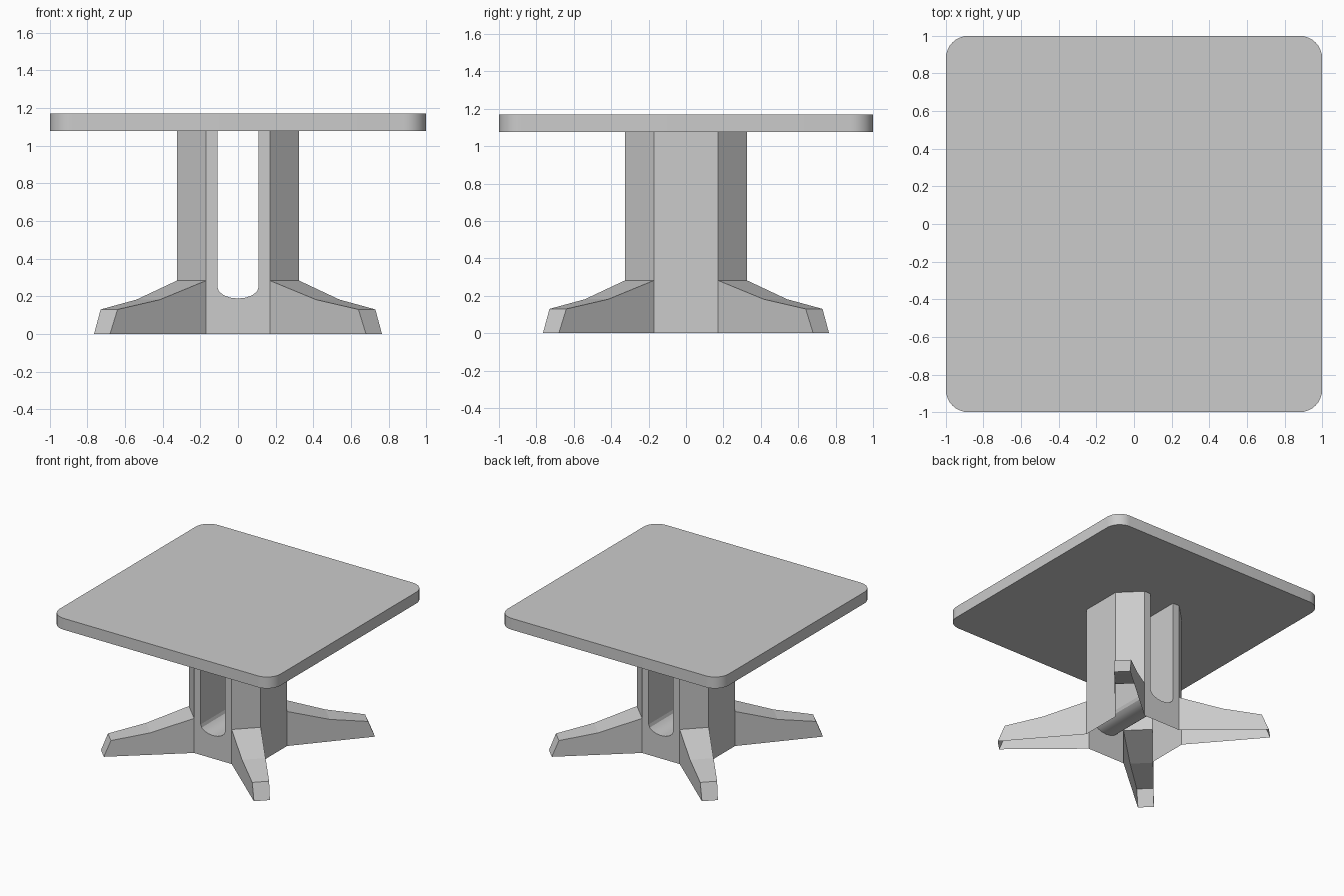
import bpy, bmesh
from math import sin, cos, pi
from mathutils import Matrix

if "Cube" in bpy.data.objects:
    bpy.data.objects.remove(bpy.data.objects["Cube"])

IN, OUT = 0.17, 0.325          # octagon half side and half width
UNDER, TOP = 1.077, 1.17       # tabletop underside and surface
LEG_Z = 0.283                  # where the legs meet the column


def finish(bm, name):
    bmesh.ops.remove_doubles(bm, verts=bm.verts, dist=1e-4)
    bmesh.ops.recalc_face_normals(bm, faces=bm.faces)
    mesh = bpy.data.meshes.new(name)
    bm.to_mesh(mesh)
    bm.free()
    ob = bpy.data.objects.new(name, mesh)
    bpy.context.collection.objects.link(ob)
    bpy.context.view_layer.objects.active = ob
    ob.select_set(True)
    bpy.ops.object.shade_smooth_by_angle(angle=0.45)
    ob.select_set(False)
    return ob


# Tabletop: slab with rounded vertical corners
bm = bmesh.new()
bmesh.ops.create_cube(bm, size=1, matrix=Matrix.Translation((0, 0, (UNDER + TOP) / 2))
                      @ Matrix.Diagonal((2, 2, TOP - UNDER, 1)))
corners = [e for e in bm.edges if abs(e.verts[0].co.z - e.verts[1].co.z) > 0.01]
bmesh.ops.bevel(bm, geom=corners, offset=0.12, segments=8, profile=0.5, affect='EDGES')
finish(bm, "tabletop")

# Pedestal: octagonal column shell with a through slot and four hollow legs
bm = bmesh.new()


def face(points, rot=None):
    f = bm.faces.new([bm.verts.new(p) for p in points])
    if rot:
        bmesh.ops.rotate(bm, verts=f.verts, matrix=rot)


# Slot outline, from the right top round the bottom to the left top
slot = [(0.11, UNDER)]
slot += [(0.11 * cos(pi * i / 8), 0.25 - 0.062 * sin(pi * i / 8)) for i in range(9)]
slot += [(-0.11, UNDER)]
for (x1, z1), (x2, z2) in zip(slot, slot[1:]):
    face([(x1, -OUT, z1), (x2, -OUT, z2), (x2, OUT, z2), (x1, OUT, z1)])

# Top line of the leg: (far corner, near corner, height)
ridge = [(OUT, IN, LEG_Z), (0.54, 0.415, 0.182), (0.73, 0.64, 0.13), (0.765, 0.68, 0)]
for k in range(4):
    rot = Matrix.Rotation(k * pi / 2, 3, 'Z')
    # Straight column side, slotted at front and back
    outline = [(-IN, -OUT, UNDER), (-IN, -OUT, LEG_Z), (-IN, -OUT, 0),
               (IN, -OUT, 0), (IN, -OUT, LEG_Z), (IN, -OUT, UNDER)]
    if k % 2 == 0:
        outline += [(x, -OUT, z) for x, z in slot]
    face(outline, rot)
    # Diagonal column side above the leg
    face([(IN, -OUT, LEG_Z), (OUT, -IN, LEG_Z), (OUT, -IN, UNDER), (IN, -OUT, UNDER)], rot)
    # Leg top strip, tip and two sides
    for (a, b, z), (c, d, w) in zip(ridge, ridge[1:]):
        face([(b, -a, z), (d, -c, w), (c, -d, w), (a, -b, z)], rot)
    face([(a, -b, z) for a, b, z in ridge] + [(OUT, -IN, 0)], rot)
    face([(b, -a, z) for a, b, z in ridge] + [(IN, -OUT, 0)], rot)
pedestal = finish(bm, "pedestal")
for p in pedestal.data.polygons:
    # only the curved slot bottom stays smooth
    p.use_smooth = abs(p.center.x) < 0.109 and abs(p.center.y) < 0.01
